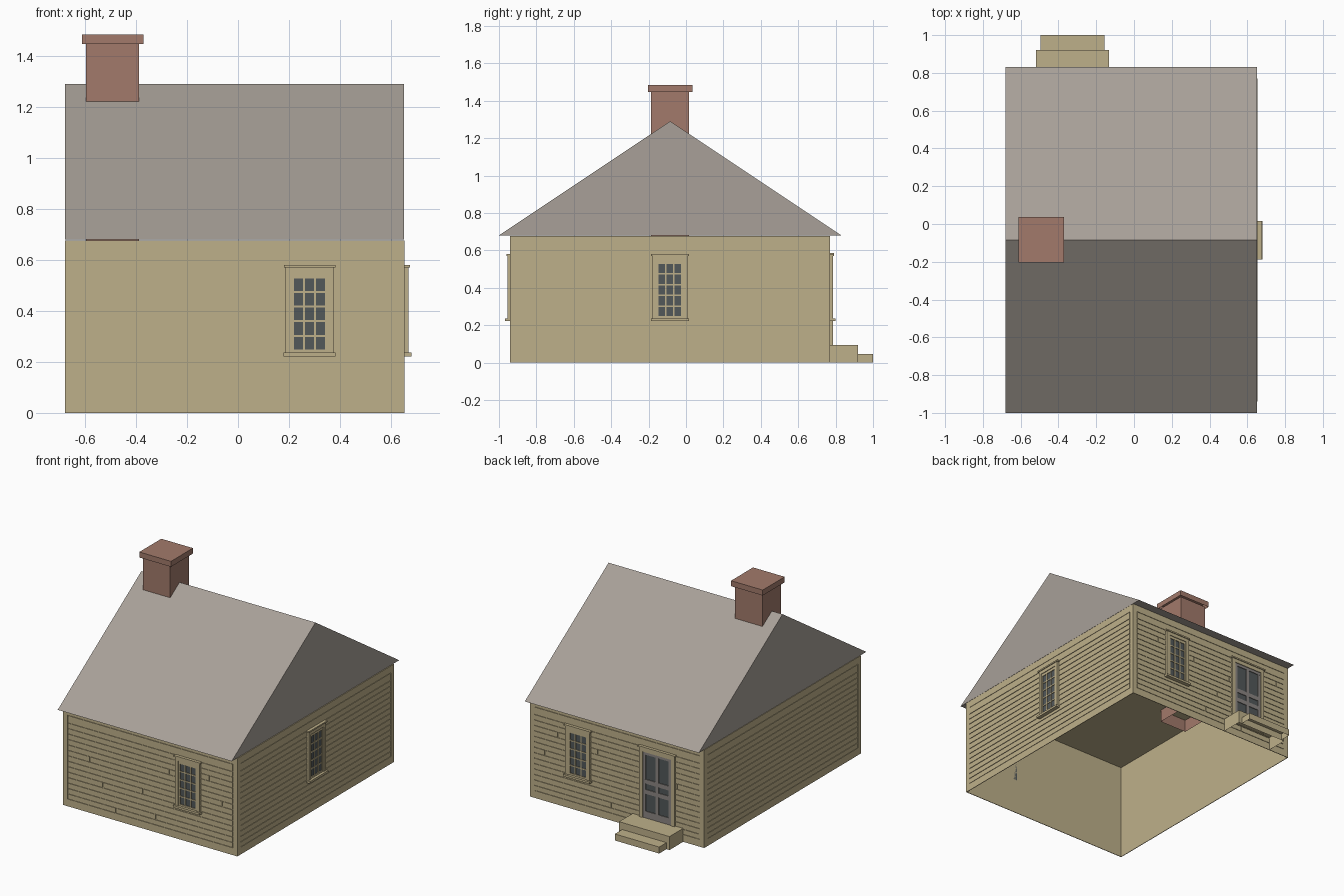
import bpy, bmesh
from mathutils import Matrix, Vector

cube = bpy.data.objects.get("Cube")
if cube:
    bpy.data.objects.remove(cube, do_unlink=True)


def material(name, rgb):
    m = bpy.data.materials.new(name)
    m.use_nodes = True
    m.diffuse_color = (*rgb, 1)
    m.node_tree.nodes["Principled BSDF"].inputs["Base Color"].default_value = (*rgb, 1)
    return m


CREAM = material("cream wood", (0.515, 0.434, 0.254))
ROOF = material("grey roof", (0.392, 0.352, 0.314))
BRICK = material("red brick", (0.361, 0.195, 0.147))
GLASS = material("dark glass", (0.085, 0.098, 0.102))
DOOR = material("grey door", (0.26, 0.24, 0.225))


def add_box(bm, lo, hi, open_bottom=False):
    lo, hi = Vector(lo), Vector(hi)
    m = Matrix.Translation((lo + hi) / 2) @ Matrix.Diagonal((*(hi - lo), 1))
    verts = bmesh.ops.create_cube(bm, size=1, matrix=m)["verts"]
    if open_bottom:
        faces = {f for v in verts for f in v.link_faces}
        bmesh.ops.delete(bm, geom=[f for f in faces if f.normal.z < -0.9],
                         context="FACES_ONLY")


def finish(name, bm, mat, matrix=None):
    if matrix is not None:
        bm.transform(matrix)
        if matrix.determinant() < 0:
            bmesh.ops.reverse_faces(bm, faces=bm.faces[:])
    mesh = bpy.data.meshes.new(name)
    bm.to_mesh(mesh)
    bm.free()
    mesh.materials.append(mat)
    obj = bpy.data.objects.new(name, mesh)
    bpy.context.collection.objects.link(obj)
    return obj


def boxes(name, mat, items, matrix=None, open_bottom=False):
    bm = bmesh.new()
    for lo, hi in items:
        add_box(bm, lo, hi, open_bottom)
    return finish(name, bm, mat, matrix)


# House shell, open underneath
X0, X1, Y0, Y1, EAVE = -0.675, 0.65, -0.937, 0.767, 0.68
boxes("wall_shell", CREAM, [((X0, Y0, 0), (X1, Y1, EAVE - 0.003))], open_bottom=True)

# Roof prism
bm = bmesh.new()
profile = [(-1, EAVE), (0.83, EAVE), (-0.085, 1.29)]
face = bm.faces.new([bm.verts.new((-0.679, y, z)) for y, z in profile])
ext = bmesh.ops.extrude_face_region(bm, geom=[face])["geom"]
bmesh.ops.translate(bm, vec=(1.331, 0, 0),
                    verts=[g for g in ext if isinstance(g, bmesh.types.BMVert)])
bmesh.ops.recalc_face_normals(bm, faces=bm.faces[:])
finish("roof", bm, ROOF)

# Chimney
boxes("chimney_stack", BRICK, [((-0.597, -0.187, 0.59), (-0.388, 0.017, 1.45))],
      open_bottom=True)
boxes("chimney_cap", BRICK, [((-0.612, -0.204, 1.447), (-0.37, 0.036, 1.485))],
      open_bottom=True)

# Back steps
boxes("upper_step", CREAM, [((-0.518, Y1, 0), (-0.132, 0.92, 0.093))], open_bottom=True)
boxes("lower_step", CREAM, [((-0.495, 0.92, 0), (-0.156, 1, 0.045))], open_bottom=True)


# Wall frames: local axes are along the wall, outward, up
def frame(along, out, origin):
    m = Matrix.Identity(4)
    m.col[0][:3], m.col[1][:3], m.col[3][:3] = along, out, origin
    return m


WALLS = {
    "front": (frame((1, 0, 0), (0, -1, 0), (0, Y0, 0)), X0, X1),
    "back": (frame((1, 0, 0), (0, 1, 0), (0, Y1, 0)), X0, X1),
    "left": (frame((0, 1, 0), (1, 0, 0), (X1, 0, 0)), Y0, Y1),
    "right": (frame((0, 1, 0), (-1, 0, 0), (X0, 0, 0)), Y0, Y1),
}
PROUD, GAP, TRIM, PITCH, ROWS = 0.004, 0.0025, 0.03, 0.0377, 14


def siding(wall):
    matrix, u0, u1 = WALLS[wall]
    a, b, base = u0 + TRIM, u1 - TRIM, 0.05
    top = base + ROWS * PITCH

    # Corner boards, base board and top board
    boxes(wall + "_trim", CREAM, [
        ((u0 - PROUD, 0, 0), (a, PROUD, EAVE - 0.003)),
        ((b, 0, 0), (u1 + PROUD, PROUD, EAVE - 0.003)),
        ((a, 0, 0), (b, PROUD, base)),
        ((a, 0, 0.63), (b, PROUD, EAVE - 0.003)),
        ((a + GAP, 0, top + GAP), (b - GAP, PROUD, 0.63 - GAP))], matrix)

    # Boards with stepped joints on the front and back
    boards = []
    for i in range(ROWS):
        cuts = [a, b]
        joint = (-0.275 + 0.305 * i - X0) % 1.32 + X0
        if wall in ("front", "back") and a + 0.02 < joint < b - 0.02:
            cuts.insert(1, joint)
        for s, e in zip(cuts, cuts[1:]):
            z = base + i * PITCH
            boards.append(((s + GAP, 0, z + GAP), (e - GAP, PROUD, z + PITCH - GAP)))
    boxes(wall + "_siding", CREAM, boards, matrix)


for wall in WALLS:
    siding(wall)


# Casing of a window or door: sides, head and cap moulding
def casing(u, half, z0, z1, width):
    return [((u - half, 0, z0), (u - half + width, 0.018, z1)),
            ((u + half - width, 0, z0), (u + half, 0.018, z1)),
            ((u - half, 0, z1 - width), (u + half, 0.018, z1)),
            ((u - half - 0.007, 0, z1), (u + half + 0.007, 0.024, z1 + 0.01))]


def window(wall, u):
    matrix = WALLS[wall][0]
    half, z0, z1 = 0.094, 0.237, 0.57
    parts = casing(u, half, z0, z1, 0.024)
    parts.append(((u - half - 0.008, 0, 0.222), (u + half + 0.008, 0.031, z0)))
    boxes(wall + "_window_casing", CREAM, parts, matrix)

    # Sash with three by five panes
    pw, ph, bar = 0.035, 0.0493, 0.008
    gw, gz0, gz1 = 1.5 * pw + bar, 0.249, 0.5275
    bars = [((u - 0.074, 0, z0), (u - gw, 0.013, z1 - 0.02)),
            ((u + gw, 0, z0), (u + 0.074, 0.013, z1 - 0.02)),
            ((u - gw, 0, z0), (u + gw, 0.013, gz0)),
            ((u - gw, 0, gz1), (u + gw, 0.013, z1 - 0.02))]
    for k in (1, 2):
        s = u - gw + k * (pw + bar)
        bars.append(((s - bar, 0, gz0), (s, 0.012, gz1)))
    for k in range(1, 5):
        z = gz0 + k * (ph + bar)
        bars.append(((u - gw, 0, z - bar), (u + gw, 0.012, z)))
    boxes(wall + "_window_sash", CREAM, bars, matrix)
    boxes(wall + "_window_glass", GLASS,
          [((u - gw, 0, gz0), (u + gw, 0.008, gz1))], matrix)


window("front", 0.281)
window("back", 0.281)
window("left", -0.086)

# Back door with three rows of paired panes
u, matrix = -0.325, WALLS["back"][0]
boxes("door_casing", CREAM, casing(u, 0.135, 0.09, 0.575, 0.026), matrix)
rails = [(0.093, 0.14), (0.26, 0.29), (0.33, 0.36), (0.53, 0.55)]
leaf = [((u - 0.109, 0, a), (u + 0.109, 0.013, b)) for a, b in rails]
leaf += [((u + c - w, 0, 0.093), (u + c + w, 0.0128, 0.55))
         for c, w in ((-0.098, 0.011), (0, 0.012), (0.098, 0.011))]
boxes("door_leaf", DOOR, leaf, matrix)
boxes("door_glass", GLASS, [((u - 0.1, 0, 0.1), (u + 0.1, 0.008, 0.54))], matrix)
